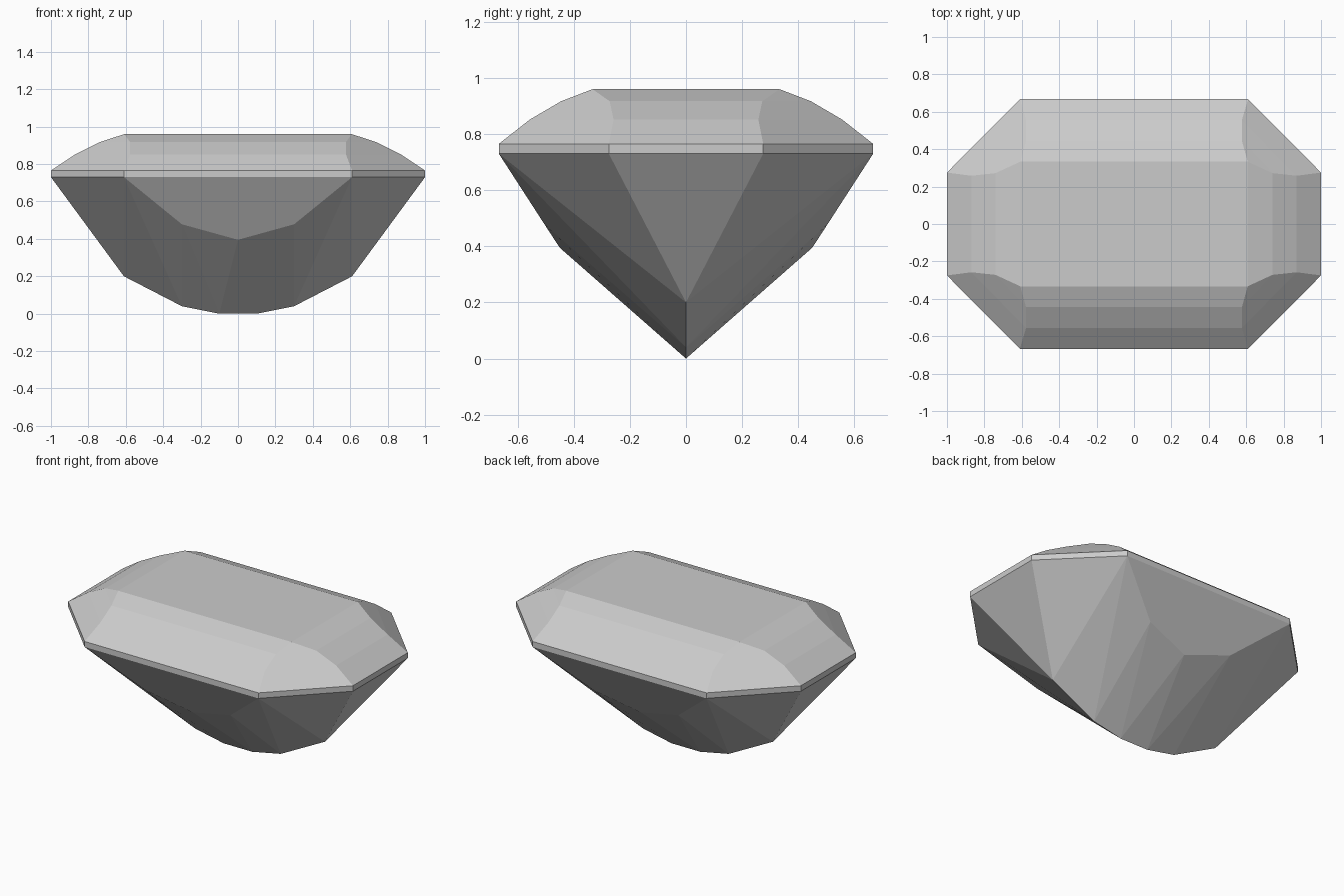
import bpy, bmesh

cube = bpy.data.objects.get("Cube")
if cube:
    bpy.data.objects.remove(cube, do_unlink=True)

mat = bpy.data.materials.new("pale grey crystal")
mat.use_nodes = True
colour = (0.6, 0.6, 0.6, 1)
mat.diffuse_color = colour
mat.node_tree.nodes["Principled BSDF"].inputs["Base Color"].default_value = colour


def finish(bm, name):
    """Merge seams, fix normals and store the part as an object."""
    bmesh.ops.remove_doubles(bm, verts=bm.verts, dist=0.001)
    bmesh.ops.recalc_face_normals(bm, faces=bm.faces)
    mesh = bpy.data.meshes.new(name)
    bm.to_mesh(mesh)
    bm.free()
    mesh.materials.append(mat)
    obj = bpy.data.objects.new(name, mesh)
    bpy.context.collection.objects.link(obj)


def ring(bm, long_x, long_y, end_x, end_y, z):
    """Cut-corner rectangle, anticlockwise from the right end."""
    quarter = [(end_x, end_y), (long_x, long_y)]
    half = quarter + [(-x, y) for x, y in reversed(quarter)]
    return [bm.verts.new((x, y, z)) for x, y in half + [(-x, -y) for x, y in half]]


# Girdle and stepped crown, closed by the flat table
LEVELS = [
    (0.61, 0.667, 1.0, 0.275, 0.73),
    (0.61, 0.667, 1.0, 0.275, 0.765),
    (0.577, 0.556, 0.87, 0.258, 0.852),
    (0.577, 0.445, 0.74, 0.272, 0.917),
    (0.608, 0.333, 0.608, 0.333, 0.96),
]
bm = bmesh.new()
rings = [ring(bm, *level) for level in LEVELS]
for low, high in zip(rings, rings[1:]):
    for i in range(len(low)):
        j = (i + 1) % len(low)
        bm.faces.new((low[i], low[j], high[j], high[i]))
bm.faces.new(rings[-1])
finish(bm, "crown")

# Pavilion facets: one quarter, mirrored to all four corners
end = (1.0, 0.275, 0.73)
corner = (0.61, 0.667, 0.73)
shoulder = (0.3, 0.504, 0.478)
belly = (0, 0.45, 0.395)
keel = [(0.61, 0, 0.2), (0.3, 0, 0.04), (0.1, 0, 0)]
facets = [
    (end, corner, keel[0]),
    (corner, keel[1], keel[0]),
    (corner, shoulder, keel[1]),
    (shoulder, keel[2], keel[1]),
    (shoulder, belly, keel[2]),
]


def mirrored(point, sx, sy):
    return (point[0] * sx, point[1] * sy, point[2])


bm = bmesh.new()
for sy in (1, -1):
    for sx in (1, -1):
        for facet in facets:
            bm.faces.new([bm.verts.new(mirrored(p, sx, sy)) for p in facet])
    # Large side facet and the narrow one beneath it
    left = [mirrored(p, -1, sy) for p in (shoulder, corner)]
    right = [mirrored(p, 1, sy) for p in (corner, shoulder, belly)]
    bm.faces.new([bm.verts.new(p) for p in left + right])
    bottom = [mirrored(belly, 1, sy), keel[2], mirrored(keel[2], -1, 1)]
    bm.faces.new([bm.verts.new(p) for p in bottom])
# Triangular facet at each end
for sx in (1, -1):
    tri = [mirrored(end, sx, 1), mirrored(end, sx, -1), mirrored(keel[0], sx, 1)]
    bm.faces.new([bm.verts.new(p) for p in tri])
finish(bm, "pavilion")
